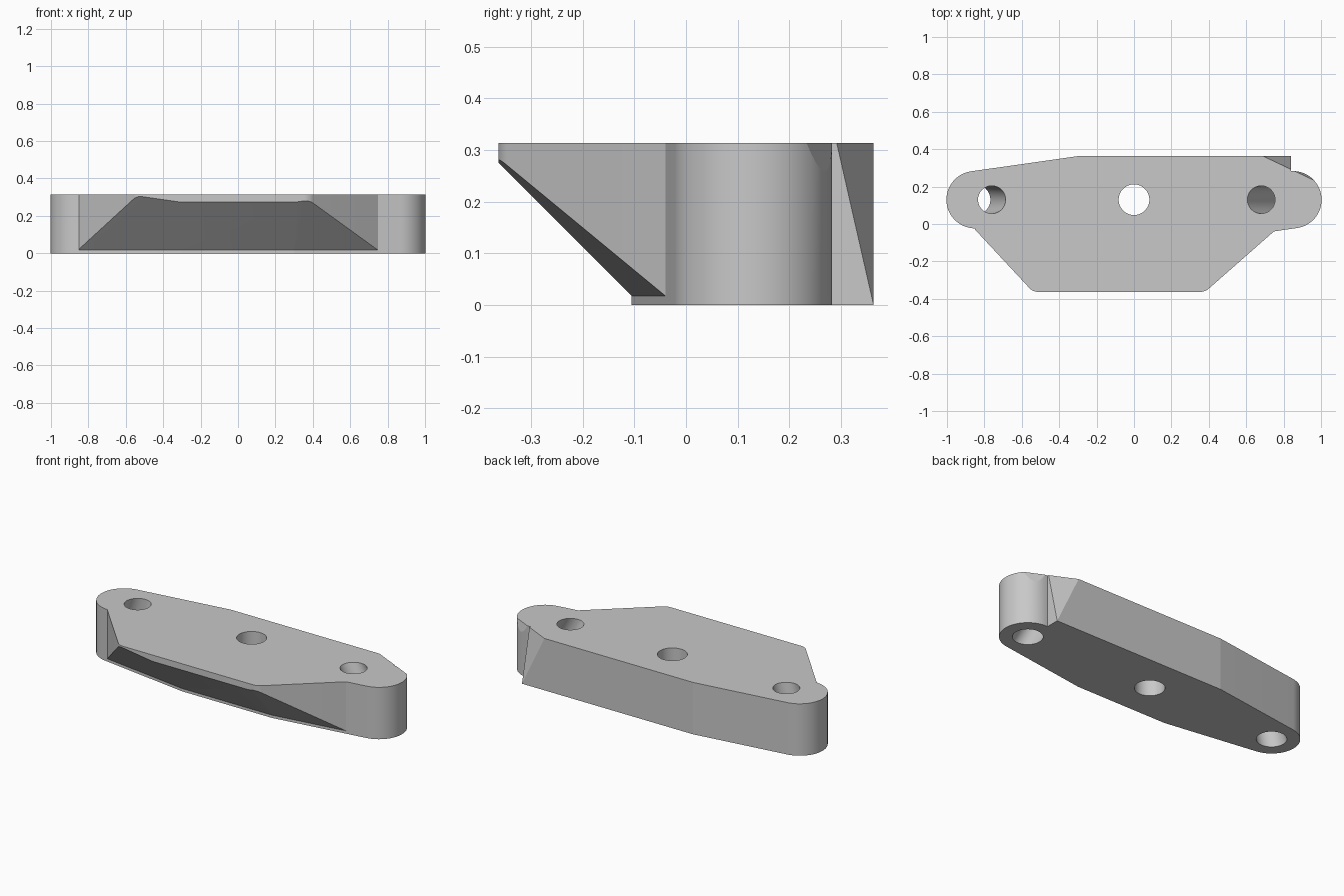
import bpy, bmesh
from math import sin, cos, radians
from mathutils import Vector

if "Cube" in bpy.data.objects:
    bpy.data.objects.remove(bpy.data.objects["Cube"])

HEIGHT = 0.313
AXIS_Y = 0.13      # long axis through the three holes
END_X = 0.85       # centre of the rounded ends
END_R = 0.153

grey = bpy.data.materials.new("plain grey")
grey.use_nodes = True
grey.diffuse_color = (0.58, 0.58, 0.58, 1)
grey.node_tree.nodes["Principled BSDF"].inputs["Base Color"].default_value = grey.diffuse_color


def arc(cx, cy, r, start, end, steps):
    angles = [radians(start + (end - start) * i / steps) for i in range(steps + 1)]
    return [(cx + r * cos(a), cy + r * sin(a)) for a in angles]


def loft(bottom, top, z0, z1):
    """Closed solid between two matching outlines."""
    bm = bmesh.new()
    low = [bm.verts.new((x, y, z0)) for x, y in bottom]
    high = [bm.verts.new((x, y, z1)) for x, y in top]
    bm.faces.new(low[::-1])
    bm.faces.new(high)
    n = len(low)
    for i in range(n):
        j = (i + 1) % n
        bm.faces.new((low[i], low[j], high[j], high[i]))
    bmesh.ops.recalc_face_normals(bm, faces=bm.faces)
    return bm


def cut(bm, point, normal):
    """Remove the side the normal points to and close the cut."""
    geom = bm.verts[:] + bm.edges[:] + bm.faces[:]
    bmesh.ops.bisect_plane(bm, geom=geom, dist=1e-5, plane_co=point,
                           plane_no=normal, clear_outer=True)
    bmesh.ops.edgeloop_fill(bm, edges=[e for e in bm.edges if e.is_boundary])
    bmesh.ops.recalc_face_normals(bm, faces=bm.faces)


def make_object(name, bm):
    mesh = bpy.data.meshes.new(name)
    bm.to_mesh(mesh)
    bm.free()
    mesh.materials.append(grey)
    obj = bpy.data.objects.new(name, mesh)
    bpy.context.collection.objects.link(obj)
    return obj


def boolean(target, tool, operation):
    mod = target.modifiers.new(operation.lower(), "BOOLEAN")
    mod.operation, mod.solver, mod.object = operation, "EXACT", tool
    tool.hide_render = True
    bpy.context.view_layer.objects.active = target
    bpy.ops.object.modifier_apply(modifier=mod.name)
    bpy.data.objects.remove(tool)


# Main bar: two rounded ends, bowed sides and one square back corner
outline = arc(END_X, AXIS_Y, END_R, -81.7, 93.75, 34)
outline += [(0.84, 0.363), (-0.3, 0.363)]
outline += arc(-END_X, AXIS_Y, END_R, 98.3, 261.7, 32)
outline += [(-0.3, -0.105), (0.3, -0.105)]
bar_bm = loft(outline, outline, 0, HEIGHT)

# Slanted cut across the square back corner
a = Vector((0.69, 0.363, HEIGHT))
b = Vector((0.97, 0.23, HEIGHT))
c = Vector((0.84, 0.363, 0.0))
normal = (b - a).cross(c - a)
if normal.y < 0:
    normal.negate()
cut(bar_bm, a, normal.normalized())
plate = make_object("mounting_plate", bar_bm)

# Front overhang with rounded corners, sloping back at 45 degrees underneath
front = [(-0.85, 0.1), (-0.85, -0.03), (-0.54, -0.363),
         (0.38, -0.363), (0.75, -0.038), (0.75, 0.1)]
over_bm = loft(front, front, 0, HEIGHT)
corners = [e for e in over_bm.edges
           if all(v.co.y < -0.35 for v in e.verts)
           and abs(e.verts[0].co.z - e.verts[1].co.z) > 0.1]
bmesh.ops.bevel(over_bm, geom=corners, offset=0.025, segments=8,
                affect="EDGES", profile=0.5)
lip = [Vector((-0.872, -0.0214, 0.017)), Vector((-0.3, -0.105, 0.017)),
       Vector((0.3, -0.105, 0.017)), Vector((0.872, -0.0214, 0.017))]
for p, q in zip(lip, lip[1:]):
    along = (q - p).normalized()
    outward = Vector((along.y, -along.x, 0))
    cut(over_bm, p, (outward - Vector((0, 0, 1))).normalized())
boolean(plate, make_object("front_overhang", over_bm), "UNION")

# Holes: straight in the middle, leaning inwards at both ends
for x_low, x_high, r_high in ((0, 0, 0.082), (-0.85, -0.76, 0.074), (0.85, 0.68, 0.074)):
    rings = []
    for t in (-0.1, 1.1):
        rings.append(arc(x_low + (x_high - x_low) * t, AXIS_Y,
                         0.082 + (r_high - 0.082) * t, 0, 354.375, 63))
    drill = loft(rings[0], rings[1], -0.1 * HEIGHT, 1.1 * HEIGHT)
    boolean(plate, make_object("hole_cutter", drill), "DIFFERENCE")

# Smooth round walls, crisp edges elsewhere
bpy.ops.object.select_all(action="DESELECT")
plate.select_set(True)
bpy.context.view_layer.objects.active = plate
bpy.ops.object.shade_smooth_by_angle(angle=radians(6.5))
